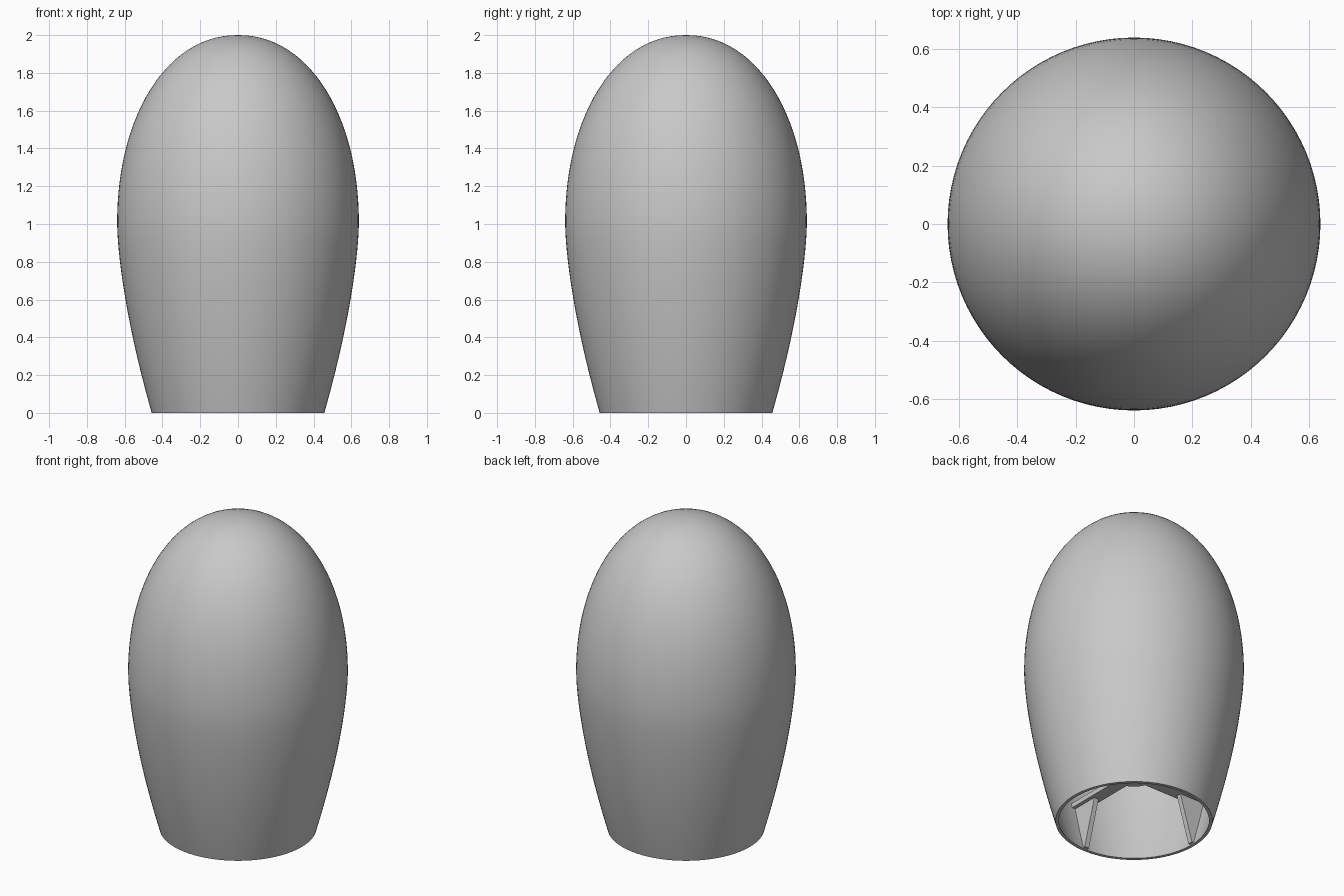
import bpy, bmesh, math
from mathutils import Matrix, Vector

cube = bpy.data.objects.get("Cube")
if cube:
    bpy.data.objects.remove(cube, do_unlink=True)

grey = bpy.data.materials.new("plain grey")
grey.use_nodes = True
COLOR = (0.58, 0.58, 0.58, 1)
grey.diffuse_color = COLOR
grey.node_tree.nodes["Principled BSDF"].inputs["Base Color"].default_value = COLOR

WALL = 0.02
SHELF = 0.30      # height of the inner cross
BAR = 0.03        # thickness of the inner cross


def radius(z):
    """Outer radius of the dome at a height."""
    if z < 1:
        return 0.64 - 0.183 * (1 - z) ** 1.55
    return 0.64 * max(0, 1 - (z - 1) ** 2.1) ** (1 / 2.1)


def make_object(name, bm):
    bmesh.ops.recalc_face_normals(bm, faces=bm.faces)
    mesh = bpy.data.meshes.new(name)
    bm.to_mesh(mesh)
    bm.free()
    mesh.materials.append(grey)
    obj = bpy.data.objects.new(name, mesh)
    bpy.context.collection.objects.link(obj)
    return obj


def spin_profile(name, points, steps=96):
    bm = bmesh.new()
    verts = [bm.verts.new((r, 0, z)) for r, z in points]
    edges = [bm.edges.new(pair) for pair in zip(verts, verts[1:])]
    bmesh.ops.spin(bm, geom=verts + edges, axis=(0, 0, 1), cent=(0, 0, 0),
                   angle=math.tau, steps=steps, use_duplicate=False)
    bmesh.ops.remove_doubles(bm, verts=bm.verts, dist=1e-4)
    return make_object(name, bm)


def plate(name, points, width, angle):
    """Extrude an (r, z) outline to a plate and turn it about the axis."""
    bm = bmesh.new()
    face = bm.faces.new([bm.verts.new((r, -width / 2, z)) for r, z in points])
    new = bmesh.ops.extrude_face_region(bm, geom=[face])["geom"]
    bmesh.ops.translate(bm, vec=Vector((0, width, 0)),
                        verts=[v for v in new if isinstance(v, bmesh.types.BMVert)])
    bmesh.ops.transform(bm, matrix=Matrix.Rotation(angle, 4, "Z"), verts=bm.verts)
    return make_object(name, bm)


# Hollow dome: outer skin from the rim to the top, then the inner skin back down
heights = [i / 20 for i in range(20)]
heights += [1 + math.sin(i / 28 * math.pi / 2) for i in range(29)]
outer = [(radius(z), z) for z in heights]
inner = [(max(0, r - WALL), z if z < 1 else 1 + (z - 1) * (1 - WALL)) for r, z in outer]
inner[-1] = (0, 2 - WALL)
dome = spin_profile("dome_shell", outer + inner[:-1][::-1] + [outer[0]])

# Close the inner skin at the crown
bm = bmesh.new()
bm.from_mesh(dome.data)
bmesh.ops.holes_fill(bm, edges=[e for e in bm.edges if e.is_boundary], sides=0)
bmesh.ops.recalc_face_normals(bm, faces=bm.faces)
bm.to_mesh(dome.data)
bm.free()
bpy.context.view_layer.objects.active = dome
dome.select_set(True)
bpy.ops.object.shade_smooth_by_angle(angle=math.radians(35))

# Inner cross: four arms, each with a triangular fin down to the rim
reach = radius(SHELF) - WALL / 2
foot = radius(0) - WALL
for i, side in enumerate(("left", "back", "right", "front")):
    turn = i * math.pi / 2
    plate(side + "_arm", [(0, SHELF), (reach, SHELF),
                          (reach, SHELF + BAR), (0, SHELF + BAR)], 0.08, turn)
    plate(side + "_fin", [(foot - 0.01, 0.01), (foot + 0.01, 0.01),
                          (reach, SHELF), (0.34, SHELF)], 0.032, turn)

# Round hub where the arms meet
spin_profile("hub", [(0, SHELF - 0.002), (0.12, SHELF - 0.002),
                     (0.12, SHELF + BAR + 0.002), (0, SHELF + BAR + 0.002)], 48)
